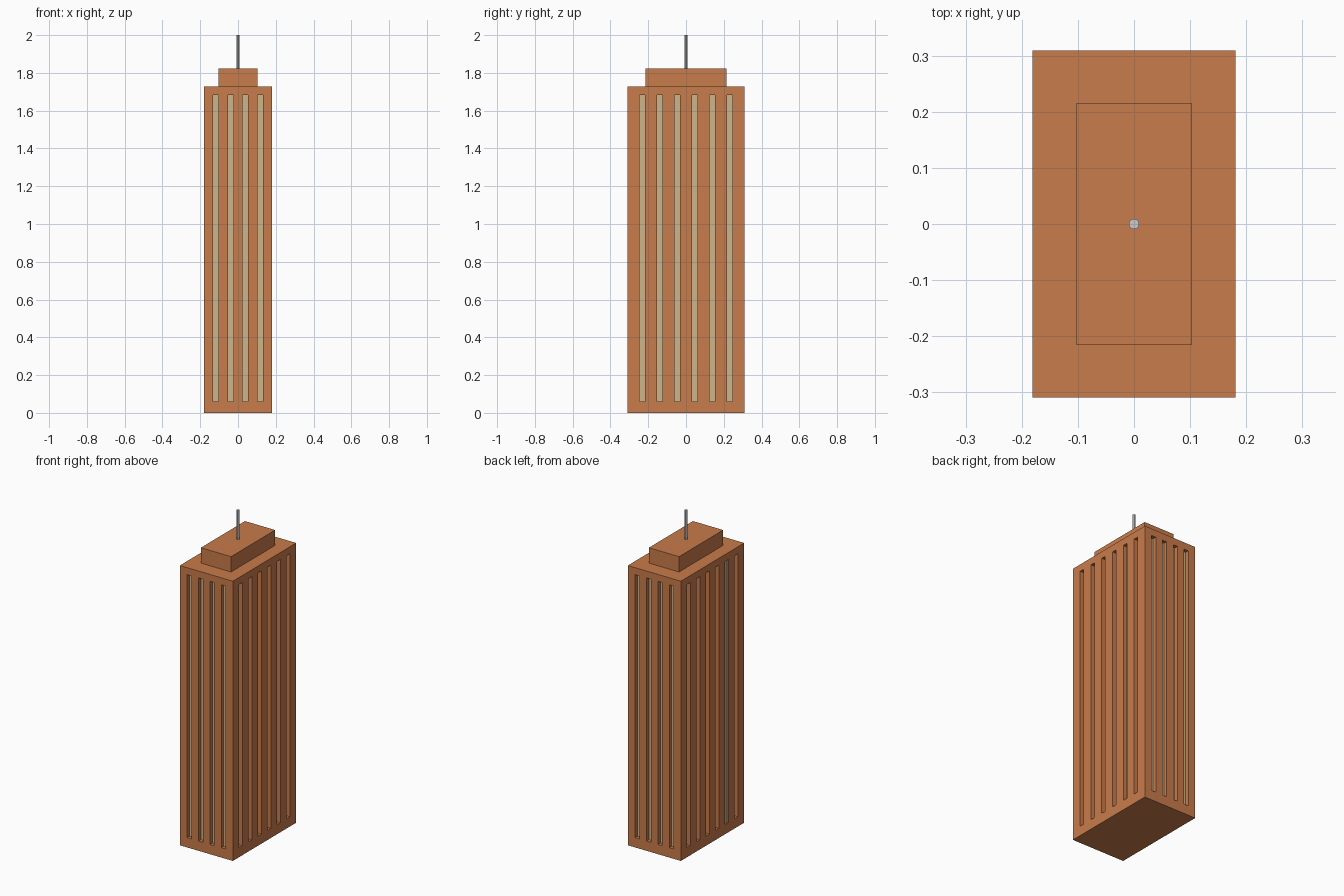
import bpy, bmesh, math
from mathutils import Matrix

if "Cube" in bpy.data.objects:
    bpy.data.objects.remove(bpy.data.objects["Cube"])

HX, HY, TOP = 0.181, 0.309, 1.727      # tower half sizes and roof height
Z0, Z1, SLOT_W = 0.06, 1.684, 0.03     # window slot extents
DEPTH, PANE = 0.034, 0.01              # groove depth, pane thickness


def material(name, rgb):
    m = bpy.data.materials.new(name)
    m.diffuse_color = (*rgb, 1)
    m.use_nodes = True
    m.node_tree.nodes["Principled BSDF"].inputs["Base Color"].default_value = m.diffuse_color
    return m


def add_box(bm, lo, hi):
    size = [b - a for a, b in zip(lo, hi)]
    mid = [(a + b) / 2 for a, b in zip(lo, hi)]
    bmesh.ops.create_cube(bm, size=1, matrix=Matrix.Translation(mid) @ Matrix.Diagonal((*size, 1)))


def finish(bm, name, mat=None):
    me = bpy.data.meshes.new(name)
    bm.to_mesh(me)
    bm.free()
    ob = bpy.data.objects.new(name, me)
    bpy.context.collection.objects.link(ob)
    if mat:
        me.materials.append(mat)
    return ob


def box(name, lo, hi, mat):
    bm = bmesh.new()
    add_box(bm, lo, hi)
    return finish(bm, name, mat)


def add_strip(bm, axis, side, c, inner, outer):
    """Tall strip on a facade; inner and outer are distances from the centre."""
    n = sorted((side * inner, side * outer))
    t = (c - SLOT_W / 2, c + SLOT_W / 2)
    x, y = (n, t) if axis == 0 else (t, n)
    add_box(bm, (x[0], y[0], Z0), (x[1], y[1], Z1))


brick = material("brick", (0.58, 0.20, 0.07))
glass = material("window", (0.60, 0.46, 0.26))

# Main tower and upper block
tower = box("tower", (-HX, -HY, 0), (HX, HY, TOP), brick)
box("upper_block", (-0.103, -0.215, TOP), (0.103, 0.215, 1.822), brick)

# Window grooves and recessed panes on all four sides
cut, panes = bmesh.new(), bmesh.new()
for axis, half, count, step in ((1, HY, 4, 0.078), (0, HX, 6, 0.0927)):
    for side in (-1, 1):
        for i in range(count):
            c = (i - (count - 1) / 2) * step
            add_strip(cut, axis, side, c, half - DEPTH, half + 0.05)
            # one pane on the left side sits nearly flush
            proud = 0.016 if (axis, side, i) == (0, -1, 1) else 0
            add_strip(panes, axis, side, c, half - DEPTH, half - DEPTH + PANE + proud)
cutter = finish(cut, "slot_cutter")
cutter.hide_render = True
finish(panes, "window_panes", glass)

mod = tower.modifiers.new("slots", 'BOOLEAN')
mod.operation, mod.solver, mod.object = 'DIFFERENCE', 'EXACT', cutter
bpy.context.view_layer.objects.active = tower
bpy.ops.object.modifier_apply(modifier=mod.name)
bpy.data.objects.remove(cutter)

# Roof mast
bpy.ops.mesh.primitive_cylinder_add(vertices=8, radius=0.0097, depth=0.18,
                                    location=(0, 0, 1.91), rotation=(0, 0, math.pi / 8))
bpy.context.object.name = "mast"
